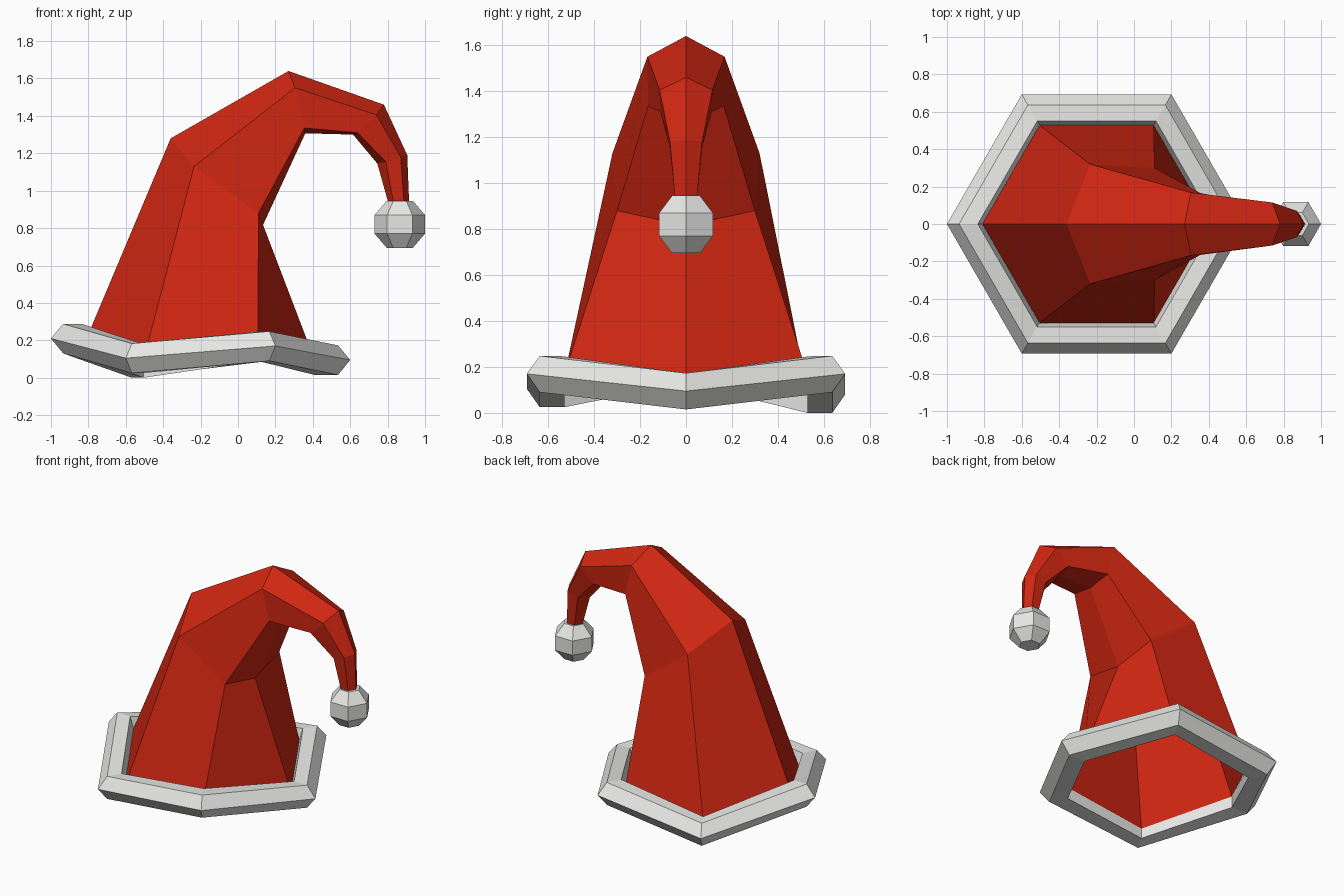
import bpy, bmesh, math

if "Cube" in bpy.data.objects:
    bpy.data.objects.remove(bpy.data.objects["Cube"])


def material(name, color):
    m = bpy.data.materials.new(name)
    m.diffuse_color = (*color, 1)
    m.use_nodes = True
    m.node_tree.nodes["Principled BSDF"].inputs["Base Color"].default_value = m.diffuse_color
    return m


red = material("red felt", (0.64, 0.02, 0.006))
white = material("white fur", (0.8, 0.8, 0.79))


def loft(name, rings, mat, loop=False, caps=False):
    """Skin a list of equal-sized closed rings with quads."""
    bm = bmesh.new()
    vs = [[bm.verts.new(p) for p in r] for r in rings]
    n = len(vs[0])
    pairs = list(zip(vs, vs[1:]))
    if loop:
        pairs.append((vs[-1], vs[0]))
    for a, b in pairs:
        for i in range(n):
            j = (i + 1) % n
            bm.faces.new((a[i], a[j], b[j], b[i]))
    if caps:
        bm.faces.new(vs[0][::-1])
        bm.faces.new(vs[-1])
    bmesh.ops.recalc_face_normals(bm, faces=bm.faces)
    me = bpy.data.meshes.new(name)
    bm.to_mesh(me)
    bm.free()
    me.materials.append(mat)
    ob = bpy.data.objects.new(name, me)
    bpy.context.collection.objects.link(ob)
    return ob


def hexagon(cx, r, z):
    return [(cx + r * math.cos(k * math.pi / 3), r * math.sin(k * math.pi / 3), z)
            for k in range(6)]


# Fur brim: six-sided ring with a wavy height at each corner
heights = [0.095, 0.17, 0.08, 0.21, 0.105, 0.17]
section = [(0.80, 0), (0.735, 0.078), (0.635, 0.078),
           (0.61, 0.0), (0.61, -0.08), (0.735, -0.08)]
brim = []
for k, h in enumerate(heights):
    a = k * math.pi / 3
    brim.append([(-0.2 + r * math.cos(a), r * math.sin(a), h + dz) for r, dz in section])
loft("fur_brim", brim, white, loop=True)

# Hat cone: bent six-sided tube; per ring outer (x,z), upper side (x,y,z),
# lower side (x,y,z), inner (x,z), mirrored in y
bends = [
    ((-0.81, 0.21), (-0.505, 0.528, 0.095), (0.105, 0.528, 0.17), (0.41, 0.095)),
    ((-0.36, 1.28), (-0.235, 0.32, 1.13), (0.11, 0.30, 0.88), (0.133, 0.815)),
    ((0.27, 1.64), (0.305, 0.168, 1.55), (0.355, 0.165, 1.335), (0.36, 1.307)),
    ((0.78, 1.46), (0.74, 0.115, 1.405), (0.64, 0.112, 1.31), (0.615, 1.30)),
    ((0.905, 1.19), (0.87, 0.07, 1.18), (0.79, 0.07, 1.155), (0.745, 1.145)),
    ((0.915, 0.93), (0.888, 0.047, 0.93), (0.833, 0.047, 0.93), (0.805, 0.93)),
]
cone = []
for (ox, oz), up, low, (ix, iz) in bends:
    def flip(p):
        return (p[0], -p[1], p[2])
    cone.append([(ox, 0, oz), up, low, (ix, 0, iz), flip(low), flip(up)])
hat = loft("hat_cone", cone, red)

# Pompom at the tip
loft("pompom", [hexagon(0.865, r, 0.82 + z) for r, z in
                ((0.07, -0.125), (0.135, -0.05), (0.135, 0.05), (0.07, 0.125))],
     white, caps=True)
